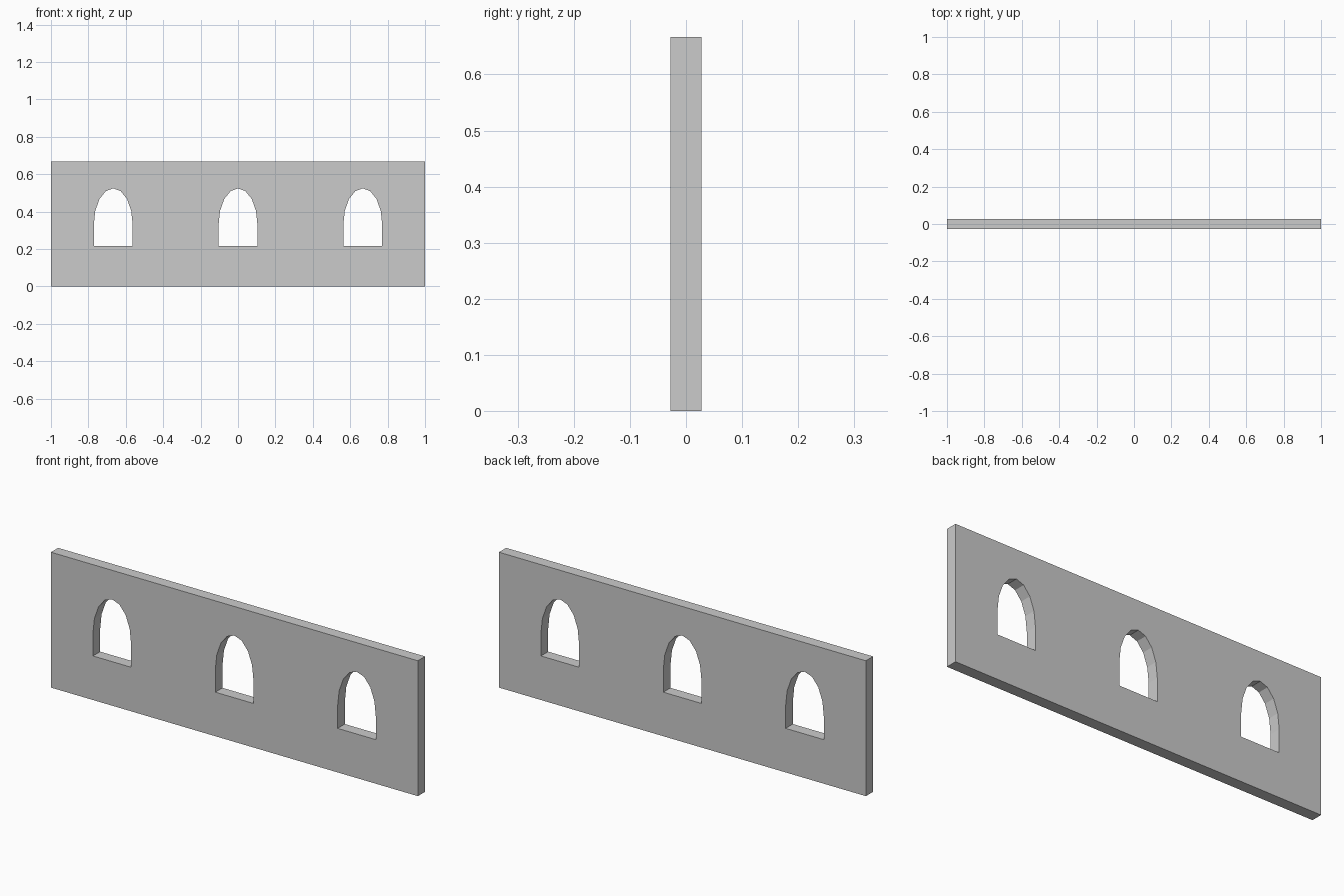
import bpy, bmesh
from math import cos, sin, pi

if "Cube" in bpy.data.objects:
    bpy.data.objects.remove(bpy.data.objects["Cube"])

LENGTH, HEIGHT, THICK = 2.0, 0.667, 0.056
HALF_W, SILL, SPRING, TOP = 0.104, 0.217, 0.33, 0.524
ARCH_STEPS = 8


def window_outline(cx):
    pts = [(cx - HALF_W, SILL), (cx + HALF_W, SILL)]
    for i in range(ARCH_STEPS + 1):
        a = pi * i / ARCH_STEPS
        pts.append((cx + HALF_W * cos(a), SPRING + (TOP - SPRING) * sin(a)))
    return pts


def add_loop(bm, pts):
    vs = [bm.verts.new((x, -THICK / 2, z)) for x, z in pts]
    return [bm.edges.new((vs[i - 1], vs[i])) for i in range(len(vs))]


# Wall face: rectangle with three arched openings
bm = bmesh.new()
h = LENGTH / 2
edges = add_loop(bm, [(-h, 0), (h, 0), (h, HEIGHT), (-h, HEIGHT)])
for cx in (-0.667, 0, 0.667):
    edges += add_loop(bm, window_outline(cx))
bmesh.ops.triangle_fill(bm, edges=edges, use_beauty=True, normal=(0, -1, 0))

# Thickness, including the window reveals
front = bm.faces[:]
back = bmesh.ops.extrude_face_region(bm, geom=front, use_keep_orig=True)["geom"]
bmesh.ops.translate(bm, vec=(0, THICK, 0),
                    verts=[g for g in back if isinstance(g, bmesh.types.BMVert)])
bmesh.ops.recalc_face_normals(bm, faces=bm.faces[:])

mesh = bpy.data.meshes.new("arched_window_wall")
bm.to_mesh(mesh)
bm.free()
wall = bpy.data.objects.new("arched_window_wall", mesh)
bpy.context.collection.objects.link(wall)
